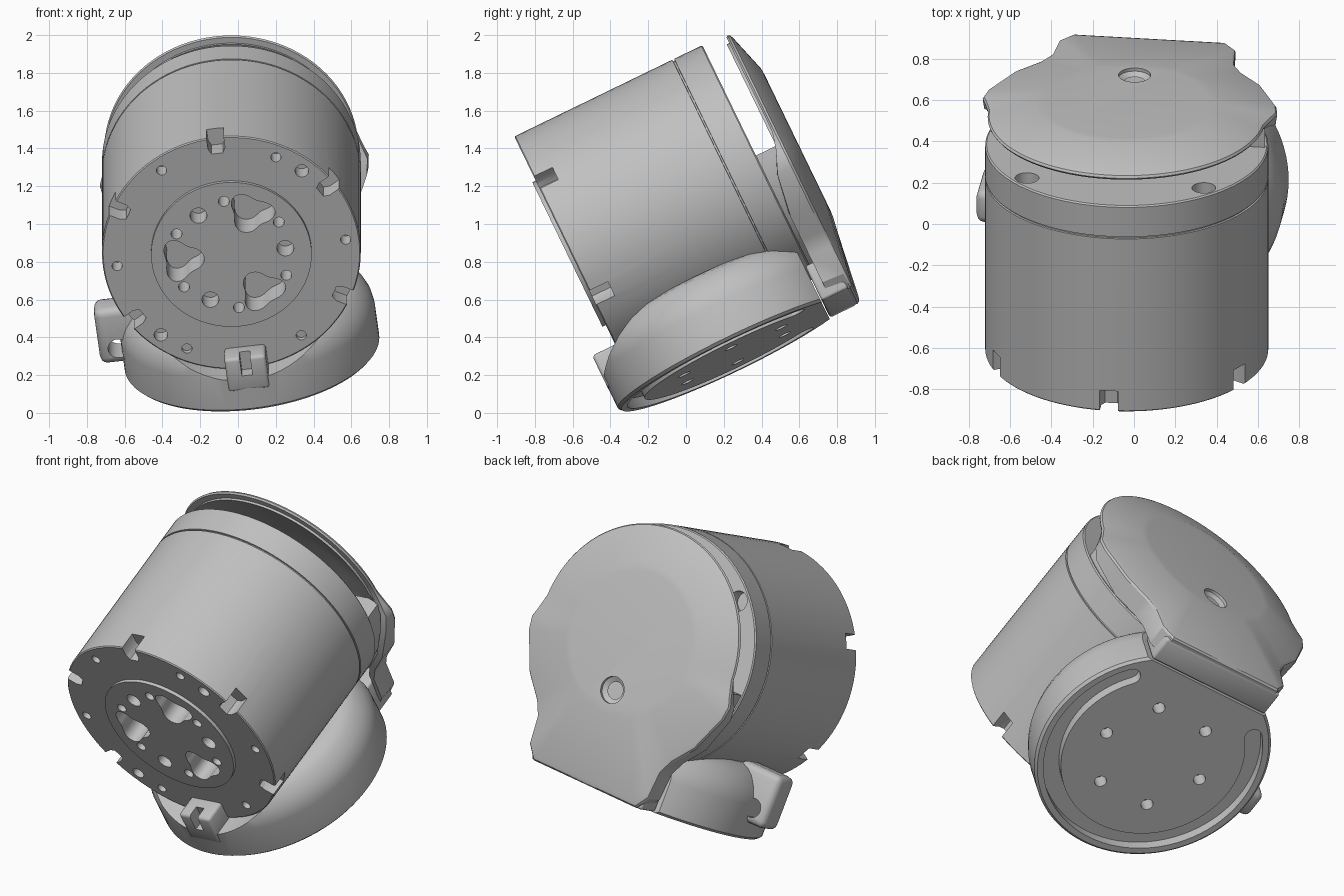
import bpy, bmesh, math
from mathutils import Matrix, Vector

if "Cube" in bpy.data.objects:
    bpy.data.objects.remove(bpy.data.objects["Cube"], do_unlink=True)

# Whole joint is modelled upright (barrel along Y), then tilted into place
PLACE = (Matrix.Translation((-0.035, -0.61, 0.847))
         @ Matrix.Rotation(math.radians(25.9), 4, 'X')
         @ Matrix.Rotation(math.radians(-7.3), 4, 'Y'))

grey = bpy.data.materials.new("plain_grey")
grey.use_nodes = True
COLOUR = (0.53, 0.53, 0.53, 1)
grey.diffuse_color = COLOUR
grey.node_tree.nodes["Principled BSDF"].inputs["Base Color"].default_value = COLOUR


def make(name, bm):
    bmesh.ops.recalc_face_normals(bm, faces=bm.faces)
    mesh = bpy.data.meshes.new(name)
    bm.to_mesh(mesh)
    bm.free()
    obj = bpy.data.objects.new(name, mesh)
    bpy.context.collection.objects.link(obj)
    return obj


def loft(bm, rings):
    """Skin a list of closed point rings and cap both ends."""
    rows = [[bm.verts.new(p) for p in ring] for ring in rings]
    n = len(rows[0])
    for a, b in zip(rows, rows[1:]):
        for i in range(n):
            j = (i + 1) % n
            bm.faces.new((a[i], a[j], b[j], b[i]))
    bm.faces.new(rows[0])
    bm.faces.new(rows[-1])


def on_axis(a, b, h, axis):
    return (a, h, b) if axis == 'Y' else (a, b, h)


def circle(r, cx=0, cy=0, n=24):
    return [(cx + r * math.sin(math.tau * i / n), cy + r * math.cos(math.tau * i / n))
            for i in range(n)]


def prism(bm, outline, lo, hi, axis='Y'):
    loft(bm, [[on_axis(a, b, h, axis) for a, b in outline] for h in (lo, hi)])


def lathe(bm, profile, axis='Y', cy=0, n=96):
    loft(bm, [[on_axis(a, b, h, axis) for a, b in circle(r, 0, cy, n)] for r, h in profile])


def box(name, lo, hi, bevel=0.0):
    bm = bmesh.new()
    prism(bm, [(lo[0], lo[2]), (hi[0], lo[2]), (hi[0], hi[2]), (lo[0], hi[2])], lo[1], hi[1])
    if bevel:
        bmesh.ops.bevel(bm, geom=bm.edges[:], offset=bevel, segments=3,
                        profile=0.5, affect='EDGES')
    return make(name, bm)


def cut(obj, *cutters):
    for c in cutters:
        c.hide_render = True
        mod = obj.modifiers.new("cut", 'BOOLEAN')
        mod.operation, mod.solver, mod.object = 'DIFFERENCE', 'EXACT', c
    bpy.context.view_layer.update()
    deps = bpy.context.evaluated_depsgraph_get()
    mesh = bpy.data.meshes.new_from_object(obj.evaluated_get(deps))
    obj.modifiers.clear()
    obj.data = mesh
    for c in cutters:
        bpy.data.objects.remove(c, do_unlink=True)


def polar(r, deg):
    """Point at a clockwise angle from straight up."""
    a = math.radians(deg)
    return r * math.sin(a), r * math.cos(a)


def turned(points, deg):
    a = math.radians(deg)
    return [(x * math.cos(a) + y * math.sin(a), y * math.cos(a) - x * math.sin(a))
            for x, y in points]


# Barrel with raised front disc and seam groove
R = 0.685
bm = bmesh.new()
lathe(bm, [(0.425, -0.02), (0.425, 0), (R - 0.006, 0), (R, 0.006), (R, 0.93), (R - 0.01, 0.931),
           (R - 0.01, 0.94), (R, 0.941), (R, 1.1), (R - 0.007, 1.107)])
barrel = make("barrel", bm)

# Front rim notches, screw holes, three-lobed pockets and rear screw holes
bm = bmesh.new()
notch = [(-0.045, 0.8), (-0.045, 0.62), (-0.03, 0.59), (0.03, 0.59), (0.045, 0.62), (0.045, 0.8)]
for k in range(6):
    prism(bm, turned(notch, 60 * k), -0.05, 0.11)
    prism(bm, circle(0.029, *polar(0.315, 60 * k)), -0.05, 0.1)
for deg in (30, 90, 150, 210, 270, 330):
    prism(bm, circle(0.027, *polar(0.61, deg)), -0.05, 0.1)
for deg in (45, 225):
    prism(bm, circle(0.036, *polar(0.61, deg)), -0.05, 0.1)
for k in range(3):
    prism(bm, circle(0.045, *polar(0.288, 90 + 120 * k)), -0.05, 0.1)
    lobe = []
    for i in range(36):
        t = math.tau * i / 36
        r = 0.1 + 0.02 * math.cos(3 * t)
        lobe.append((r * 1.1 * math.sin(t), 0.265 - r * math.cos(t)))
    prism(bm, turned(lobe, 30 + 120 * k), -0.05, 0.14)
for deg in (45, -45):
    prism(bm, circle(0.058, *polar(0.61, deg)), 1.02, 1.2)
cut(barrel, make("barrel_cutter", bm))

# Neck joining the barrel to the rear cover
bm = bmesh.new()
lathe(bm, [(0.67, 1.0), (0.67, 1.25)])
neck = make("neck", bm)
cut(neck, box("neck_cutter", (-1, 0.9, -0.05), (1, 1.4, 1)))

# Round base with a shouldered housing
BASE_Y, BOTTOM = 0.545, -0.871
bm = bmesh.new()
lathe(bm, [(0.665, BOTTOM), (0.68, BOTTOM + 0.015), (0.68, -0.67), (0.672, -0.62), (0.65, -0.57),
           (0.61, -0.515), (0.57, -0.485), (0.52, -0.47)], 'Z', BASE_Y)
base = make("base", bm)
bm = bmesh.new()
lathe(bm, [(0.69, -0.4), (0.69, 0.03)])
front_cutter = make("base_front_cutter", bm)
back_cutter = box("base_back_cutter", (-1, 1.08, -1), (1, 1.6, 0))

# Underside: curved slot and six screw holes
bm = bmesh.new()


def ring_point(r, deg):
    a = math.radians(deg)
    return Vector((r * math.cos(a), BASE_Y + r * math.sin(a)))


START, END = 138, 402
slot = [ring_point(0.63, START + (END - START) * i / 60) for i in range(61)]
slot += [ring_point(0.58, END) + Vector(polar(0.05, 90 - END - 30 * i)) for i in range(1, 6)]
slot += [ring_point(0.53, END - (END - START) * i / 60) for i in range(61)]
slot += [ring_point(0.58, START) + Vector(polar(0.05, 90 - START - 180 - 30 * i)) for i in range(1, 6)]
prism(bm, slot, -1, BOTTOM + 0.06, 'Z')
for k in range(6):
    prism(bm, circle(0.035, *ring_point(0.33, 60 * k)), -1, BOTTOM + 0.09, 'Z')
cut(base, front_cutter, back_cutter, make("underside_cutter", bm))

# Front locating tab with a small notch
tab = box("front_tab", (-0.11, -0.136, -0.75), (0.11, 0.02, -0.555), 0.018)
cut(tab, box("tab_cutter", (-0.028, -0.2, -0.66), (0.028, -0.06, -0.5)))

# Side latch block with a through hole
latch = box("side_latch", (-0.795, 0.41, -0.77), (-0.5, 0.585, -0.45), 0.04)
bm = bmesh.new()
prism(bm, circle(0.055, -0.69, -0.68), 0.2, 0.8)
cut(latch, make("latch_cutter", bm))

# Dished rear cover: round on top, eared at the sides, narrowing to a foot
half = [polar(0.673, 4 * i) for i in range(1, 23)]
half += [(0.7, -0.07), (0.718, -0.12), (0.705, -0.2), (0.6, -0.42), (0.49, -0.545),
         (0.445, -0.63), (0.43, -0.79), (0.37, -0.865)]
outline = [(0, 0.673)] + half + [(0, -0.865)] + [(-x, z) for x, z in reversed(half)]


def skirt(z):
    t = min(max((0.05 - z) / 0.4, 0), 1)
    return 1.24 - 0.11 * t * t * (3 - 2 * t)


def scaled(s, y):
    return [(x * s, y if y else skirt(z), z * s) for x, z in outline]


def inner(r, y):
    return [(x * r / math.hypot(x, z), y, z * r / math.hypot(x, z)) for x, z in outline]


bm = bmesh.new()
loft(bm, [inner(0.42, 1.3), scaled(0.94, 1.225), scaled(0.94, None), scaled(0.99, None),
          scaled(1, 1.25), scaled(0.99, 1.262), scaled(0.965, 1.27),
          inner(0.44, 1.332), inner(0.4, 1.335)])
cover = make("rear_cover", bm)
bm = bmesh.new()
lathe(bm, [(0.042, 1.2), (0.042, 1.295), (0.078, 1.318), (0.078, 1.4)], 'Y', -0.3, 32)
cut(cover, make("cover_cutter", bm))

# Screw seat behind the cover hole, and foot under the cover
bm = bmesh.new()
prism(bm, circle(0.09, 0, -0.3), 1.2, 1.29)
make("screw_seat", bm)
box("cover_foot", (-0.4, 1.085, -0.866), (0.4, 1.24, -0.66), 0.015)

# Tilt into place, colour and shade
for obj in (o for o in bpy.context.scene.objects if o.type == 'MESH'):
    obj.data.transform(PLACE)
    obj.data.materials.clear()
    obj.data.materials.append(grey)
    bpy.ops.object.select_all(action='DESELECT')
    obj.select_set(True)
    bpy.context.view_layer.objects.active = obj
    bpy.ops.object.shade_smooth_by_angle(angle=math.radians(32))
